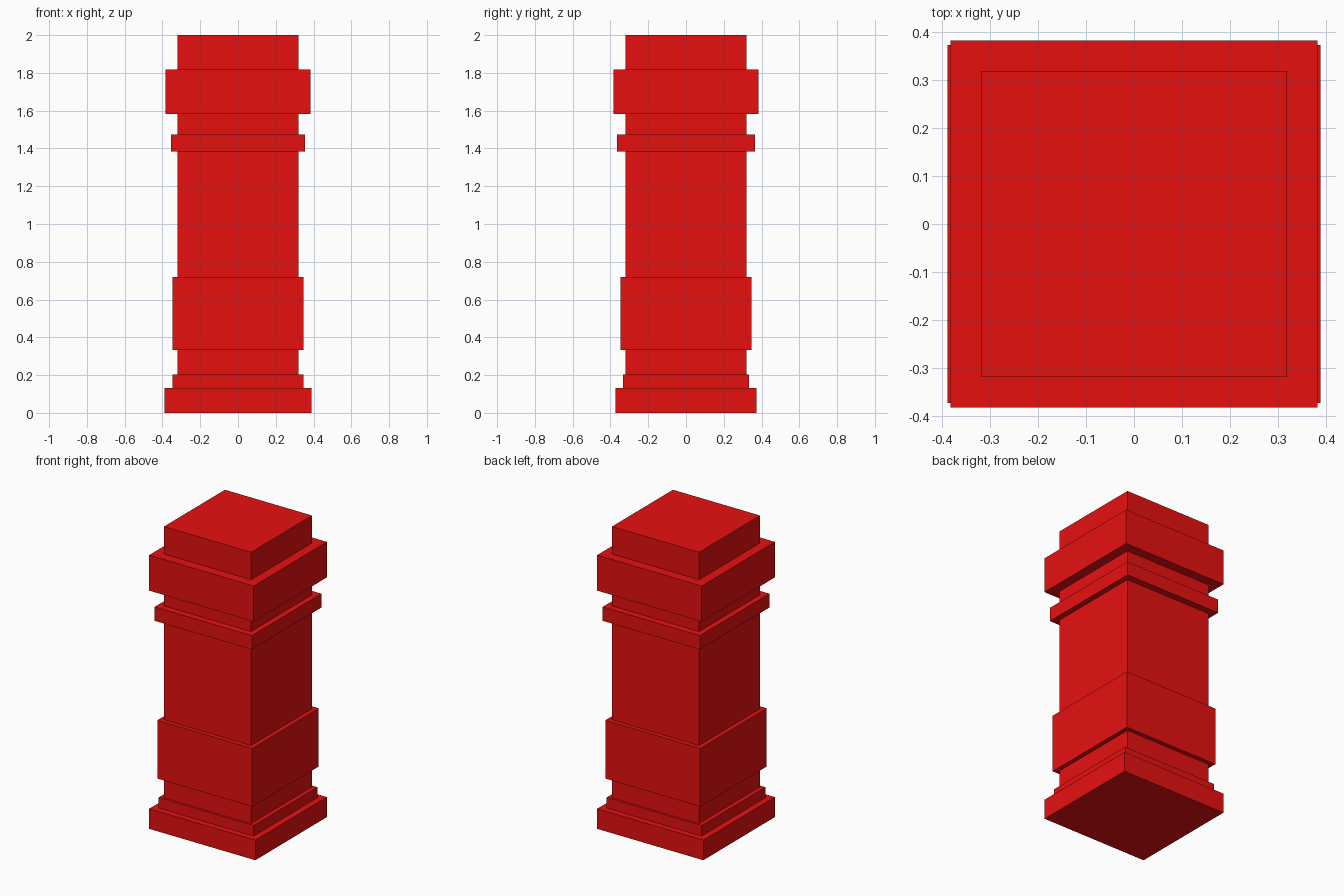
import bpy

if "Cube" in bpy.data.objects:
    bpy.data.objects.remove(bpy.data.objects["Cube"])

red = bpy.data.materials.new("red")
red.diffuse_color = (0.8, 0.005, 0.005, 1)
red.use_nodes = True
red.node_tree.nodes["Principled BSDF"].inputs["Base Color"].default_value = red.diffuse_color


def block(name, half_x, half_y, z0, z1):
    bpy.ops.mesh.primitive_cube_add(size=1, location=(0, 0, (z0 + z1) / 2))
    ob = bpy.context.object
    ob.name = name
    ob.scale = (2 * half_x, 2 * half_y, z1 - z0)
    bpy.ops.object.transform_apply(location=False, rotation=False, scale=True)
    ob.data.materials.append(red)
    return ob


# Square shaft running the full height (starts just inside the plinth)
block("shaft", 0.319, 0.319, 0.02, 2.0)

# Stepped base
block("plinth", 0.389, 0.374, 0.0, 0.133)
block("base_step", 0.348, 0.333, 0.10, 0.203)

# Collars wrapped around the shaft
block("lower_collar", 0.348, 0.348, 0.334, 0.72)
block("neck_ring", 0.356, 0.364, 1.383, 1.475)
block("cap_collar", 0.383, 0.383, 1.583, 1.818)
